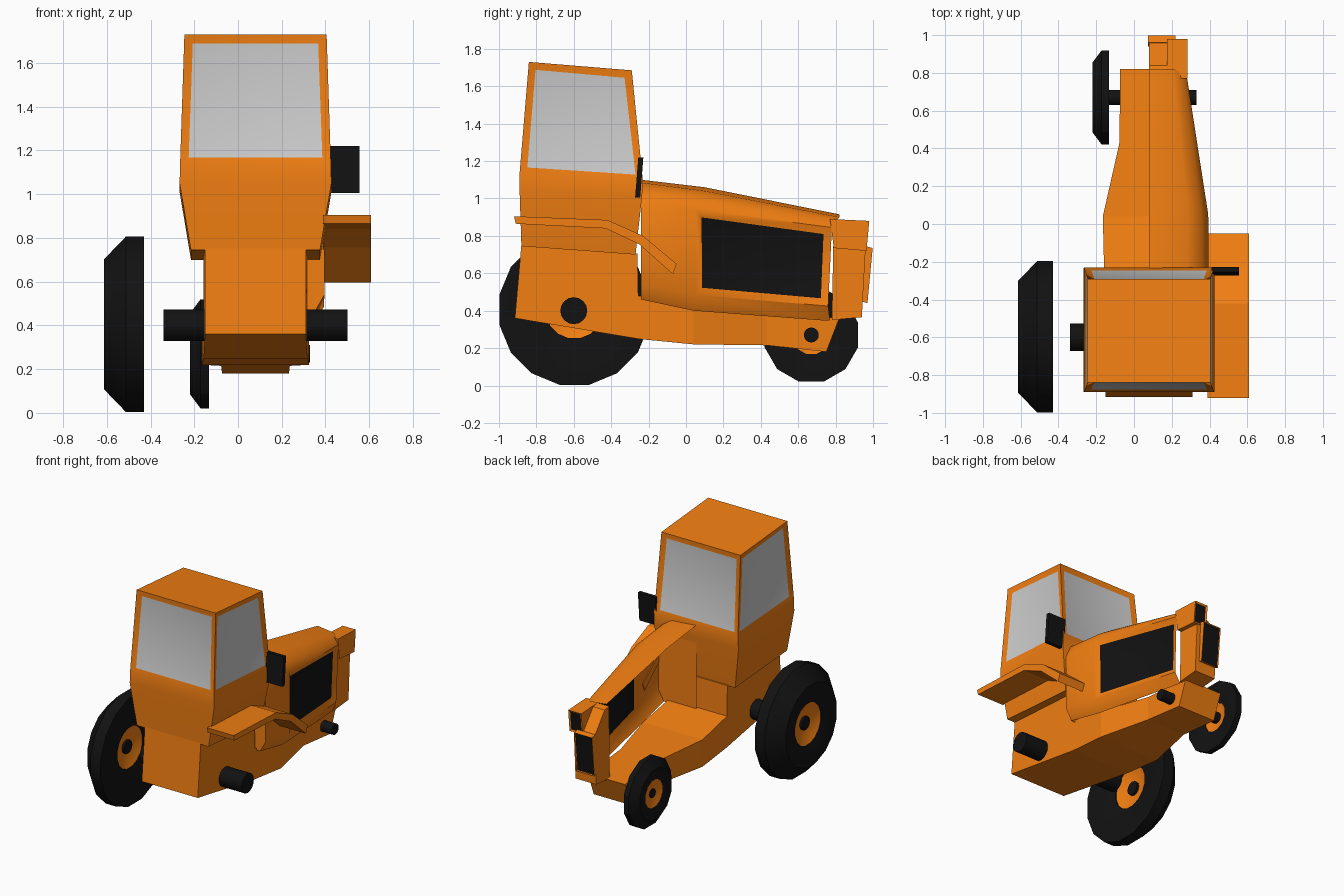
import bpy, bmesh, math
from mathutils import Matrix, Vector

if "Cube" in bpy.data.objects:
    bpy.data.objects.remove(bpy.data.objects["Cube"])

CX = 0.08  # centre plane of the tractor body


def material(name, rgb):
    m = bpy.data.materials.new(name)
    m.diffuse_color = (*rgb, 1)
    m.use_nodes = True
    m.node_tree.nodes["Principled BSDF"].inputs["Base Color"].default_value = m.diffuse_color
    return m


ORANGE = material("orange_paint", (0.88, 0.21, 0.006))
BLACK = material("black_rubber", (0.006, 0.006, 0.006))
GLASS = material("grey_glass", (0.6, 0.6, 0.6))


def finish(bm, name, mats, smooth=None):
    mesh = bpy.data.meshes.new(name)
    bm.to_mesh(mesh)
    bm.free()
    for m in mats:
        mesh.materials.append(m)
    ob = bpy.data.objects.new(name, mesh)
    bpy.context.collection.objects.link(ob)
    if smooth:
        bpy.ops.object.select_all(action='DESELECT')
        ob.select_set(True)
        bpy.context.view_layer.objects.active = ob
        bpy.ops.object.shade_smooth_by_angle(angle=math.radians(smooth))
    return ob


def loft(rings, closed=True, caps=(True, True)):
    """Skin a list of point rings; returns the bmesh and faces[segment][side]."""
    bm = bmesh.new()
    vs = [[bm.verts.new(p) for p in r] for r in rings]
    n = len(vs[0])
    faces = []
    for a, b in zip(vs, vs[1:]):
        faces.append([bm.faces.new((a[i], a[(i + 1) % n], b[(i + 1) % n], b[i]))
                      for i in range(n if closed else n - 1)])
    for cap, ring in zip(caps, (vs[0], vs[-1])):
        if cap:
            bm.faces.new(ring)
    bmesh.ops.recalc_face_normals(bm, faces=bm.faces)
    return bm, faces


def prism(name, profile, x0, x1, mat):
    """Side profile in (y, z) extruded from x0 to x1."""
    bm, _ = loft([[(x, y, z) for y, z in profile] for x in (x0, x1)])
    return finish(bm, name, [mat])


def recess(bm, faces, thickness, depth):
    """Inset panel whose centre takes the second material slot."""
    bmesh.ops.inset_individual(bm, faces=faces, thickness=thickness, depth=-depth)
    for f in faces:
        f.material_index = 1


def cylinder(name, x0, x1, y, z, r, sides=16):
    ring = lambda x: [(x, y + r * math.cos(2 * math.pi * i / sides),
                       z + r * math.sin(2 * math.pi * i / sides)) for i in range(sides)]
    bm, _ = loft([ring(x0), ring(x1)])
    return finish(bm, name, [BLACK], 40)


def lathe(name, profile, y, z, sides, mat):
    """Spin a closed (x, radius) profile round the wheel axis."""
    turn = [2 * math.pi * (i + 0.5) / sides for i in range(sides)]
    rings = [[(x, y + r * math.cos(t), z + r * math.sin(t)) for t in turn]
             for x, r in profile]
    bm, _ = loft(rings + rings[:1], caps=(False, False))
    bmesh.ops.remove_doubles(bm, verts=bm.verts, dist=1e-5)
    bmesh.ops.recalc_face_normals(bm, faces=bm.faces)
    return finish(bm, name, [mat], 30)


# Chassis: rear block stepping down to a narrowing front beam
# (y bottom, z bottom, y top, z top, half width)
chassis = [(-0.915, 0.36, -0.88, 0.755, 0.23), (-0.26, 0.25, -0.26, 0.705, 0.238),
           (-0.255, 0.249, -0.255, 0.48, 0.238), (0.04, 0.22, 0.04, 0.42, 0.245),
           (0.43, 0.215, 0.43, 0.39, 0.157), (0.75, 0.18, 0.82, 0.36, 0.153)]
bm, _ = loft([[(CX - w, yb, zb), (CX + w, yb, zb), (CX + w, yt, zt), (CX - w, yt, zt)]
              for yb, zb, yt, zt, w in chassis])
finish(bm, "chassis", [ORANGE])

# Cab: flared lower body, tapering window section
# (half width, y front, y back, z front, z back)
cab = [(0.295, -0.88, -0.27, 0.745, 0.70), (0.347, -0.89, -0.235, 1.05, 1.01),
       (0.345, -0.89, -0.23, 1.13, 1.09), (0.325, -0.84, -0.29, 1.73, 1.685)]
bm, faces = loft([[(CX - w, y0, z0), (CX + w, y0, z0), (CX + w, y1, z1), (CX - w, y1, z1)]
                  for w, y0, y1, z0, z1 in cab])
recess(bm, faces[-1], 0.055, 0.012)
finish(bm, "cab", [ORANGE, GLASS], 50)

# Bonnet: open half shell with a recessed side grille
# each section: (x offset from centre, y, z)
bonnet = [[(0, -0.24, 1.10), (0.20, -0.24, 1.085), (0.28, -0.24, 1.03),
           (0.315, -0.24, 0.94), (0.315, -0.24, 0.54), (0.27, -0.24, 0.46)],
          [(0, 0.10, 1.06), (0.20, 0.10, 1.04), (0.275, 0.07, 1.00),
           (0.313, 0.05, 0.94), (0.313, 0.05, 0.485), (0.26, 0.04, 0.40)],
          [(0, 0.82, 0.915), (0.13, 0.82, 0.90), (0.175, 0.80, 0.88),
           (0.20, 0.78, 0.845), (0.195, 0.76, 0.425), (0.16, 0.77, 0.345)]]
bm, faces = loft([[(CX + x, y, z) for x, y, z in s] for s in bonnet],
                 closed=False, caps=(False, False))
grille = faces[1][3]
bm.normal_update()
if grille.normal.x < 0:
    bmesh.ops.reverse_faces(bm, faces=bm.faces)
recess(bm, [grille], 0.055, 0.02)
finish(bm, "bonnet", [ORANGE, BLACK], 50)

# Firewall closing the back of the bonnet
bm = bmesh.new()
bm.faces.new([bm.verts.new((CX + x, y, z)) for x, y, z in bonnet[0]]
             + [bm.verts.new((CX, -0.24, 0.46))])
finish(bm, "bonnet_back_panel", [ORANGE])

# Nose, front grille plate and headlight housing
prism("nose", [(0.78, 0.35), (0.94, 0.365), (0.96, 0.73), (0.84, 0.88), (0.79, 0.89)],
      CX, 0.25, ORANGE)


def front_box(name, x0, x1, bottom, top, border):
    """Box whose +y face holds a black inset; bottom/top are (y0, y1, z0, z1)."""
    rings = []
    for k in (0, 1):
        yb, zb, yt, zt = bottom[k], bottom[k + 2], top[k], top[k + 2]
        rings.append([(x0, yb, zb), (x1, yb, zb), (x1, yt, zt), (x0, yt, zt)])
    b, _ = loft(rings)
    face = max(b.faces, key=lambda f: f.calc_center_median().y)
    recess(b, [face], border, 0.006)
    finish(b, name, [ORANGE, BLACK])


front_box("front_grille", 0.075, 0.22, (0.94, 0.97, 0.45, 0.44), (0.96, 0.998, 0.745, 0.735), 0.008)
front_box("headlight", 0.175, 0.282, (0.79, 0.965, 0.735, 0.72), (0.77, 0.98, 0.89, 0.88), 0.016)

# Right fender: bent strip over the missing rear wheel
prism("right_fender", [(-0.92, 0.905), (-0.42, 0.885), (-0.23, 0.80), (-0.05, 0.65),
                       (-0.07, 0.595), (-0.25, 0.755), (-0.43, 0.84), (-0.91, 0.865)],
      0.388, 0.608, ORANGE)

# Wing mirror
prism("right_mirror", [(-0.272, 1.005), (-0.245, 1.005), (-0.228, 1.22), (-0.255, 1.22)],
      0.41, 0.555, BLACK)

# Axles
cylinder("rear_axle", CX - 0.42, CX + 0.42, -0.60, 0.40, 0.072)
cylinder("front_axle", CX - 0.25, CX + 0.25, 0.67, 0.27, 0.04)


def wheel(name, x_in, x_out, y, z, r, sides, rim):
    w = x_out - x_in  # negative: the wheel grows towards -x
    at = lambda t: x_in + w * t
    lathe(name + "_tyre", [(at(0), r * 0.78), (at(0), r), (at(0.45), r), (at(1), r * 0.74),
                           (at(1), r * 0.6), (at(0.85), rim), (at(0.2), rim)],
          y, z, sides, BLACK)
    lathe(name + "_rim", [(at(0.25), rim), (at(0.4), rim * 0.55), (at(0.4), 0),
                          (at(0.65), 0), (at(0.65), rim * 0.55), (at(0.83), rim)],
          y, z, sides, ORANGE)
    cylinder(name + "_hub", at(0.3), at(0.75), y, z, rim * 0.32, 12)


# Left wheels
wheel("rear_left_wheel", -0.43, -0.613, -0.597, 0.405, 0.409, 16, 0.155)
wheel("front_left_wheel", -0.132, -0.22, 0.67, 0.27, 0.258, 12, 0.105)
